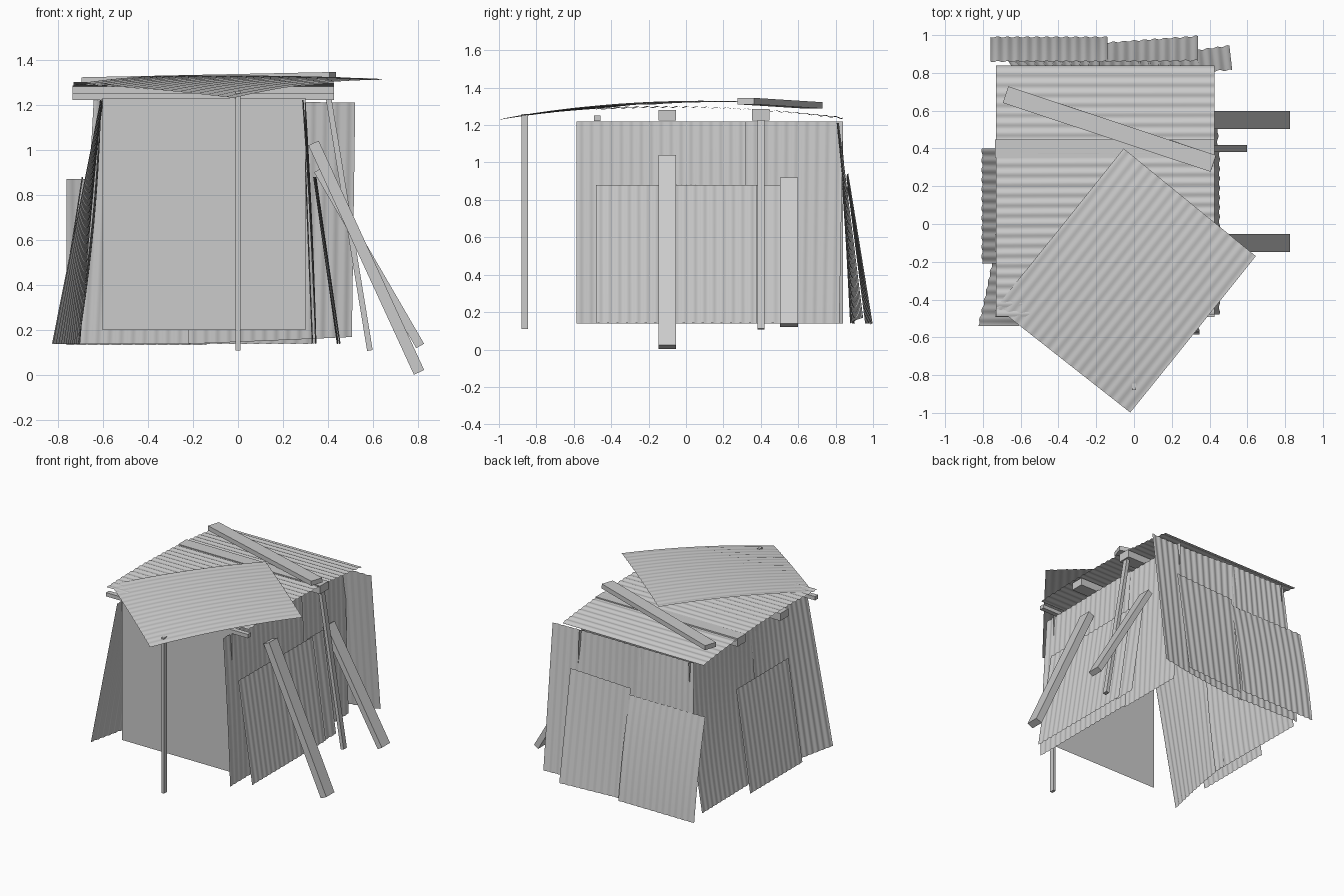
import bpy, math
from mathutils import Vector, Matrix

if "Cube" in bpy.data.objects:
    bpy.data.objects.remove(bpy.data.objects["Cube"])


def sheet(name, bl, br, tr, tl, bow_u=0.0, bow_v=0.0, amp=0.0035, pitch=0.052, rows=10):
    """Corrugated sheet between four corners; ridges run from bottom edge to top edge."""
    bl, br, tr, tl = map(Vector, (bl, br, tr, tl))
    n = (br - bl).cross(tl - bl).normalized()
    waves = max(3, round((br - bl).length / pitch))
    cols = waves * 6
    verts, faces = [], []
    for j in range(rows + 1):
        v = j / rows
        for i in range(cols + 1):
            u = i / cols
            p = bl.lerp(br, u).lerp(tl.lerp(tr, u), v)
            off = amp * math.sin(2 * math.pi * waves * u)
            off += bow_u * 4 * u * (1 - u) + bow_v * 4 * v * (1 - v)
            verts.append(p + n * off)
    w = cols + 1
    for j in range(rows):
        for i in range(cols):
            a = j * w + i
            faces.append((a, a + 1, a + w + 1, a + w))
    me = bpy.data.meshes.new(name)
    me.from_pydata(verts, [], faces)
    for p in me.polygons:
        p.use_smooth = True
    ob = bpy.data.objects.new(name, me)
    bpy.context.collection.objects.link(ob)
    return ob


def plank(name, a, b, width, thick, side):
    """Box from a to b; width measured along the side direction."""
    a, b, side = Vector(a), Vector(b), Vector(side)
    d = (b - a).normalized()
    side = (side - d * side.dot(d)).normalized()
    up = d.cross(side)
    rot = Matrix((d, side, up)).transposed().to_4x4()
    bpy.ops.mesh.primitive_cube_add(size=1)
    ob = bpy.context.object
    ob.name = name
    ob.data.transform(Matrix.Translation((a + b) / 2) @ rot
                      @ Matrix.Diagonal(((b - a).length, width, thick, 1)))
    return ob


# Flat door cloth at the front
me = bpy.data.meshes.new("front_curtain")
me.from_pydata([(-.6, -.50, .2), (.30, -.50, .2), (.30, -.50, 1.23), (-.6, -.50, 1.23)],
               [], [(0, 1, 2, 3)])
bpy.context.collection.objects.link(bpy.data.objects.new("front_curtain", me))

# Left wall: two tall sheets and one lower patch
sheet("left_wall_back", (-.72, .84, .14), (-.71, .02, .14), (-.61, .02, 1.22), (-.61, .84, 1.22),
      bow_v=-.02)
sheet("left_wall_front", (-.70, .12, .14), (-.825, -.54, .14), (-.61, -.54, 1.22),
      (-.61, .12, 1.22), bow_u=-.01)
sheet("left_patch", (-.805, .40, .14), (-.805, -.21, .14), (-.69, -.21, .88), (-.69, .40, .88))

# Right wall: two tall sheets and two lower patches
sheet("right_wall_front", (.345, -.585, .14), (.345, .32, .14), (.297, .32, 1.22),
      (.287, -.585, 1.22), bow_v=.005)
sheet("right_wall_back", (.33, .29, .14), (.33, .82, .14), (.287, .84, 1.22), (.287, .29, 1.22))
sheet("right_patch_front", (.452, -.48, .14), (.452, .38, .14), (.345, .38, .88),
      (.338, -.48, .88))
sheet("right_patch_back", (.44, .33, .14), (.445, .51, .14), (.34, .51, .88), (.335, .33, .88))

# Back wall: two tall sheets and two leaning patches
sheet("back_wall_right", (.505, .945, .17), (-.22, .88, .14), (-.22, .825, 1.22),
      (.52, .815, 1.21), bow_u=-.012)
sheet("back_wall_left", (-.18, .89, .14), (-.70, .90, .14), (-.64, .82, 1.22), (-.18, .82, 1.22),
      bow_v=.008)
sheet("back_patch_right", (.34, .995, .14), (-.15, .96, .14), (-.15, .86, .92), (.34, .865, .94))
sheet("back_patch_left", (-.14, .99, .135), (-.76, .99, .135), (-.76, .86, .87),
      (-.14, .86, .87), bow_v=.01)

# Roof: one sheet with ridges along x and a rotated patch on top
sheet("roof_main", (.425, -.48, 1.283), (.425, .84, 1.24), (-.73, .84, 1.235), (-.73, -.49, 1.29),
      bow_u=.03)
sheet("roof_patch", (-.73, -.44, 1.29), (-.02, -.998, 1.23), (.645, -.17, 1.312),
      (-.055, .40, 1.32), bow_u=.008, bow_v=.02, amp=.002)

# Timber: roof beams, weight plank, props and poles
for name, y, w, z0, z1 in (("beam_front", -.475, .035, 1.222, 1.25),
                           ("beam_middle", -.10, .095, 1.225, 1.28),
                           ("beam_back", .40, .095, 1.225, 1.285)):
    zc = (z0 + z1) / 2
    plank(name, (-.735, y, zc), (.425, y, zc), w, z1 - z0, (0, 1, 0))
plank("roof_weight_plank", (-.68, .685, 1.305), (.42, .32, 1.328), .092, .034, (0, 1, 0))
plank("prop_front", (.335, -.10, 1.03), (.803, -.10, .013), .095, .05, (0, 1, 0))
plank("prop_back", (.355, .55, .91), (.808, .55, .13), .095, .04, (0, 1, 0))
plank("side_pole", (.40, .40, 1.24), (.585, .40, .11), .038, .025, (0, 1, 0))
plank("front_pole", (0, -.862, .11), (0, -.862, 1.26), .036, .02, (0, 1, 0))
